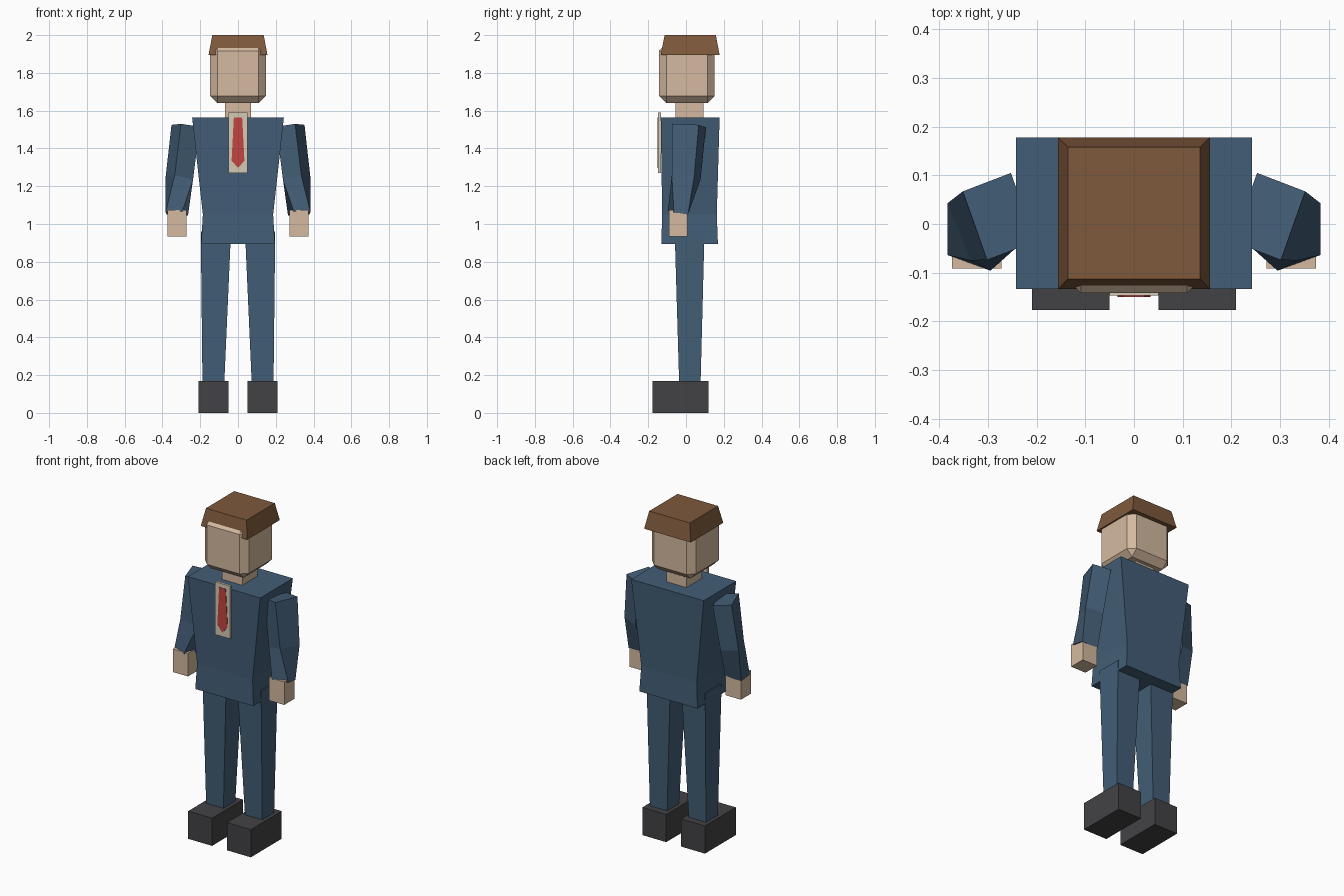
import bpy, bmesh

if "Cube" in bpy.data.objects:
    bpy.data.objects.remove(bpy.data.objects["Cube"])


def material(name, color):
    m = bpy.data.materials.new(name)
    m.diffuse_color = (*color, 1)
    m.use_nodes = True
    m.node_tree.nodes["Principled BSDF"].inputs["Base Color"].default_value = m.diffuse_color
    return m


SUIT = material("suit_blue", (0.055, 0.11, 0.18))
SKIN = material("skin", (0.66, 0.49, 0.35))
HAIR = material("hair_brown", (0.21, 0.10, 0.045))
SHOE = material("shoe_grey", (0.055, 0.055, 0.06))
SHIRT = material("shirt_cream", (0.66, 0.60, 0.47))
TIE = material("tie_red", (0.55, 0.06, 0.05))


def loft(name, rings, mat, bevel=0.0):
    """Closed solid skinned through rings of equal point count."""
    bm = bmesh.new()
    loops = [[bm.verts.new(p) for p in ring] for ring in rings]
    n = len(loops[0])
    for a, b in zip(loops, loops[1:]):
        for i in range(n):
            j = (i + 1) % n
            bm.faces.new((a[i], a[j], b[j], b[i]))
    bm.faces.new(loops[0])
    bm.faces.new(loops[-1])
    bmesh.ops.recalc_face_normals(bm, faces=bm.faces)
    if bevel:
        bmesh.ops.bevel(bm, geom=bm.edges[:], offset=bevel, segments=1,
                        affect='EDGES', profile=0.5)
    me = bpy.data.meshes.new(name)
    bm.to_mesh(me)
    bm.free()
    me.materials.append(mat)
    ob = bpy.data.objects.new(name, me)
    bpy.context.collection.objects.link(ob)
    return ob


def rect(x0, x1, y0, y1, z):
    return [(x0, y0, z), (x1, y0, z), (x1, y1, z), (x0, y1, z)]


def pair(name, rings, mat):
    """Right-hand part (+x) and its mirrored twin."""
    for label, s in (("left", 1), ("right", -1)):
        loft(f"{label}_{name}", [[(s * x, y, z) for x, y, z in r] for r in rings], mat)


# Jacket, narrowed at the waist
loft("jacket", [rect(-.195, .195, -.131, .169, .895),
                rect(-.186, .186, -.126, .163, 1.05),
                rect(-.243, .243, -.134, .178, 1.565)], SUIT)

# Neck, bevelled head, tapered hair cap
loft("neck", [rect(-.068, .068, -.055, .092, 1.55),
              rect(-.068, .068, -.055, .092, 1.66)], SKIN)
loft("head", [rect(-.147, .147, -.142, .152, 1.64),
              rect(-.147, .147, -.142, .152, 1.955)], SKIN, bevel=.038)
loft("hair", [rect(-.156, .156, -.134, .178, 1.895),
              rect(-.136, .136, -.113, .158, 2.0)], HAIR)

# Shirt front and tie
loft("shirt_front", [rect(-.05, .05, -.147, -.132, 1.27),
                     rect(-.05, .05, -.147, -.132, 1.59)], SHIRT)
tie = [(-.022, 1.565), (-.034, 1.335), (0, 1.297), (.034, 1.335), (.022, 1.565)]
loft("tie", [[(x, y, z) for x, z in tie] for y in (-.150, -.145)], TIE)

# Legs and shoes
pair("leg", [rect(.073, .188, -.036, .077, .15),
             rect(.037, .197, -.06, .098, .96)], SUIT)
pair("shoe", [rect(.05, .21, -.177, .118, 0),
              rect(.05, .21, -.177, .118, .168)], SHOE)

# Arms: rings run outer back, outer front, inner front, inner back
shoulder = [(.352, .067, 1.525), (.302, -.074, 1.53), (.203, -.036, 1.515), (.253, .105, 1.51)]
elbow = [(.383, .043, 1.25), (.335, -.075, 1.258), (.238, -.045, 1.235), (.285, .077, 1.235)]
wrist = [(.378, .01, 1.05), (.383, -.064, 1.062), (.295, -.096, 1.068), (.265, .005, 1.045)]
pair("upper_arm", [shoulder, elbow], SUIT)
pair("forearm", [elbow, wrist], SUIT)
pair("hand", [rect(.272, .374, -.091, .008, .935),
              rect(.272, .374, -.091, .008, 1.075)], SKIN)
